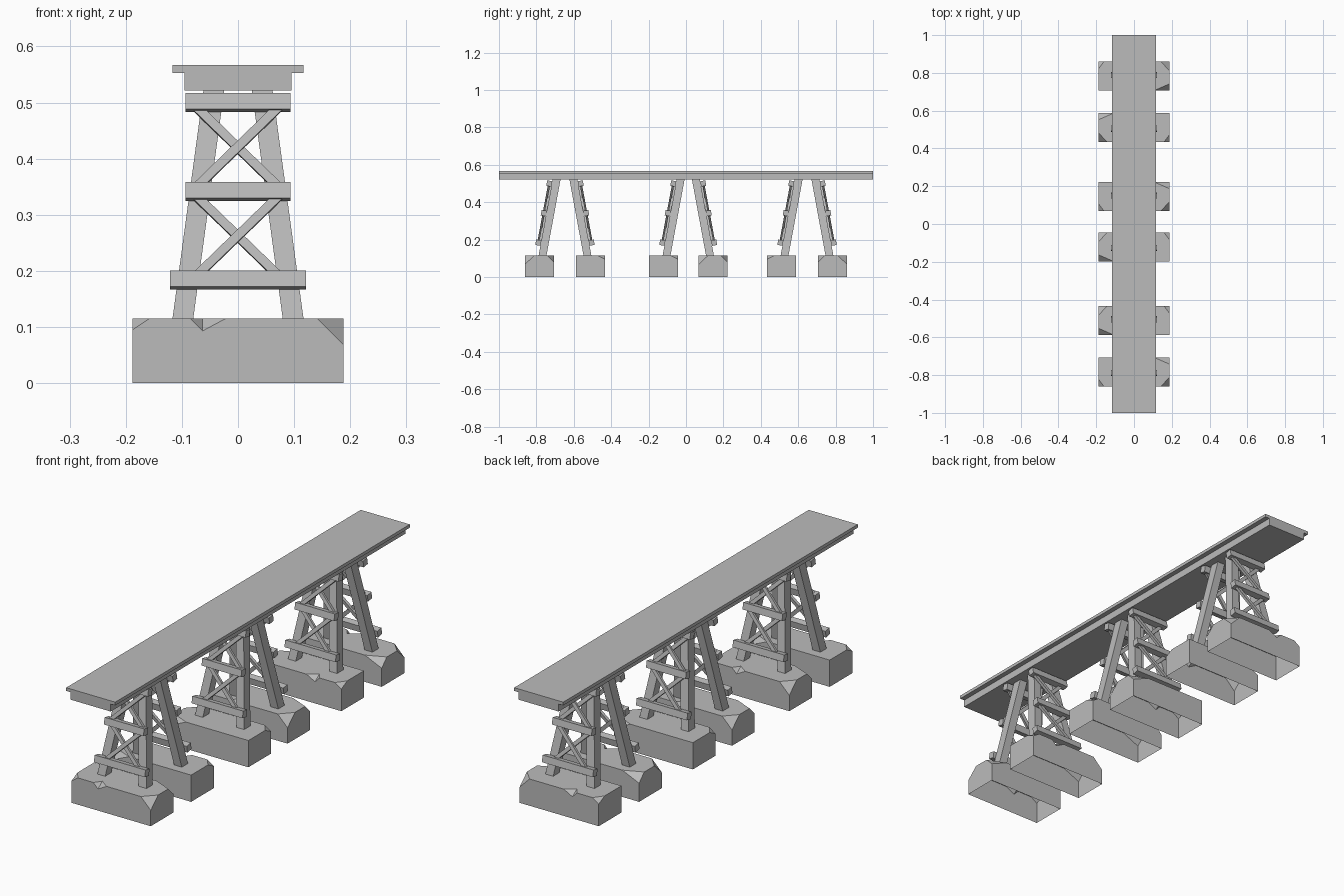
import bpy, bmesh, math
from mathutils import Matrix, Vector

if "Cube" in bpy.data.objects:
    bpy.data.objects.remove(bpy.data.objects["Cube"])

grey = bpy.data.materials.new("weathered grey")
grey.use_nodes = True
grey.diffuse_color = (0.5, 0.5, 0.5, 1)
grey.node_tree.nodes["Principled BSDF"].inputs["Base Color"].default_value = (0.5, 0.5, 0.5, 1)

TOP = 0.115            # top of the footings
DECK_Z = 0.522         # underside of the girder
SLOPE = 0.185          # inward lean of each trestle frame
HX, HY = 0.188, 0.077  # half size of a footing


def finish(bm, name):
    bmesh.ops.recalc_face_normals(bm, faces=bm.faces)
    mesh = bpy.data.meshes.new(name)
    bm.to_mesh(mesh)
    bm.free()
    mesh.materials.append(grey)
    obj = bpy.data.objects.new(name, mesh)
    bpy.context.collection.objects.link(obj)
    return obj


def add_box(bm, centre, size, matrix=Matrix()):
    m = matrix @ Matrix.Translation(centre) @ Matrix.Diagonal((*size, 1))
    return bmesh.ops.create_cube(bm, size=1, matrix=m)["verts"]


def chip_corner(bm, sx, sy, dx, dy, dz):
    """Slice one top corner off a footing."""
    corner = Vector((sx * HX, sy * HY, TOP))
    a, b, c = (corner - Vector(v) for v in ((sx * dx, 0, 0), (0, sy * dy, 0), (0, 0, dz)))
    normal = (b - a).cross(c - a)
    if normal.dot(corner - a) < 0:
        normal.negate()
    cut = bmesh.ops.bisect_plane(bm, geom=bm.verts[:] + bm.edges[:] + bm.faces[:],
                                 plane_co=a, plane_no=normal, clear_outer=True)
    edges = [e for e in cut["geom_cut"] if isinstance(e, bmesh.types.BMEdge)]
    bmesh.ops.contextual_create(bm, geom=edges)


def notch_front(bm, x0, x1, xm, drop, inset):
    """Break a small notch out of the top front edge."""
    edge = next(e for e in bm.edges if all(
        abs(v.co.y + HY) < 1e-4 and abs(v.co.z - TOP) < 1e-4 for v in e.verts))
    start, end = sorted(edge.verts, key=lambda v: v.co.x)
    span = end.co.x - start.co.x
    _, a = bmesh.utils.edge_split(edge, start, (x0 - start.co.x) / span)
    edge = next(e for e in a.link_edges if end in e.verts)
    _, b = bmesh.utils.edge_split(edge, a, (x1 - x0) / (end.co.x - x0))
    mid = next(e for e in a.link_edges if b in e.verts)
    tips = []
    for face in list(mid.link_faces):
        flat = abs(face.normal.z) > 0.5
        tip = (xm, -HY + inset, TOP) if flat else (xm, -HY, TOP - drop)
        bmesh.utils.face_split(face, a, b, coords=[tip])
        tips.append(next(v for v in bm.verts if (v.co - Vector(tip)).length < 1e-5))
    mid = next(e for e in a.link_edges if b in e.verts)
    bmesh.ops.delete(bm, geom=[mid], context='EDGES')
    bm.faces.new((a, tips[0], tips[1]))
    bm.faces.new((b, tips[1], tips[0]))


def footing(name, y, flip_x, flip_y):
    bm = bmesh.new()
    add_box(bm, (0, 0, TOP / 2), (2 * HX, 2 * HY, TOP))
    chip_corner(bm, 1, -1, 0.047, 0.05, 0.047)
    chip_corner(bm, -1, -1, 0.03, 0.04, 0.02)
    chip_corner(bm, 1, 1, 0.08, 0.035, 0.035)
    bm.normal_update()
    notch_front(bm, -0.085, -0.022, -0.063, 0.022, 0.03)
    # hollow underneath
    bm.normal_update()
    base = [f for f in bm.faces if all(v.co.z < 1e-4 for v in f.verts)]
    bmesh.ops.delete(bm, geom=base, context='FACES')
    bm.transform(Matrix.Translation((0, y, 0)) @ Matrix.Diagonal((flip_x, flip_y, 1, 1)))
    finish(bm, name)


def leg_offset(z):
    return 0.118 - SLOPE * (z - TOP)


def trestle(name, y, side):
    # two battered legs, cut level at both ends
    bm = bmesh.new()
    for sx in (-1, 1):
        verts = add_box(bm, (0, 0, 0), (0.037, 0.042, 1))
        for v in verts:
            upper = v.co.z > 0
            z = DECK_Z if upper else TOP - 0.002
            v.co += Vector((sx * (0.043 if upper else 0.0985), y + side * leg_offset(z), 0))
            v.co.z = z
    finish(bm, name + "_legs")

    # frame lying on the outer face of the legs: x, up the slope, outward
    c = 1 / math.hypot(1, SLOPE)
    s = SLOPE * c
    frame = Matrix(((1, 0, 0, 0),
                    (0, -side * s, side * c, y + side * (leg_offset(0) + 0.021)),
                    (0, c, s, 0),
                    (0, 0, 0, 1)))

    # cross beams
    bm = bmesh.new()
    levels = (0.181, 0.339, 0.4975)
    for z, half in zip(levels, (0.121, 0.094, 0.094)):
        add_box(bm, (0, z / c, 0.014), (2 * half, 0.029, 0.028), frame)
    finish(bm, name + "_cross_beams")

    # diagonal braces
    bm = bmesh.new()
    for low, high in zip(levels, levels[1:]):
        rise = (high - low) / c
        for sx in (-1, 1):
            turn = Matrix.Rotation(sx * math.atan2(rise, 0.163), 4, 'Z')
            place = Matrix.Translation((0, (low + high) / 2 / c, 0.01 + sx * 0.004))
            add_box(bm, (0, 0, 0), (math.hypot(rise, 0.163), 0.016, 0.012), frame @ place @ turn)
    finish(bm, name + "_braces")


# Deck
bm = bmesh.new()
add_box(bm, (0, 0, 0.56), (0.233, 2, 0.014))
finish(bm, "deck_slab")
bm = bmesh.new()
add_box(bm, (0, 0, 0.5375), (0.19, 2, 0.033))
finish(bm, "deck_girder")

# Three piers, each of two leaning trestles on their own footings
piers = (("front", -0.647, 0.137, 1, 1),
         ("middle", 0.012, 0.133, 1, -1),
         ("back", 0.647, 0.137, -1, 1))
for label, y, spread, flip_x, order in piers:
    for side, end in ((-1, "near"), (1, "far")):
        turn = -side * order
        footing(f"{label}_{end}_footing", y + side * spread, flip_x * turn, turn)
        trestle(f"{label}_{end}", y + side * (spread - 0.135), side)
